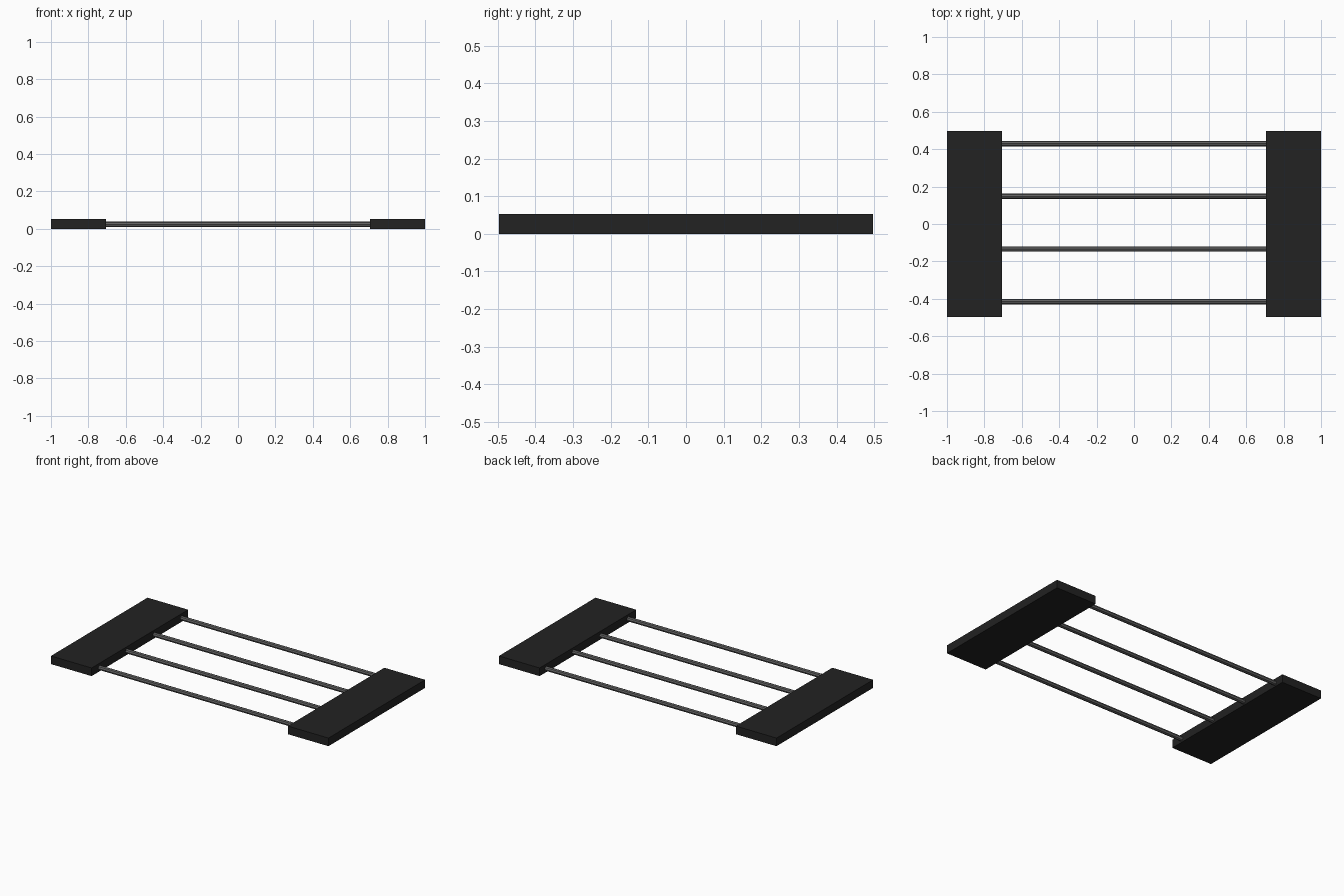
import bpy, math

if "Cube" in bpy.data.objects:
    bpy.data.objects.remove(bpy.data.objects["Cube"])


def material(name, value):
    m = bpy.data.materials.new(name)
    m.diffuse_color = (value, value, value, 1)
    m.use_nodes = True
    m.node_tree.nodes["Principled BSDF"].inputs["Base Color"].default_value = m.diffuse_color
    return m


black = material("black_plate", 0.016)
steel = material("dark_steel", 0.12)

PLATE_W, PLATE_D, PLATE_H = 0.293, 0.994, 0.053
INNER_X = 1 - PLATE_W

# End plates
for side, sx in (("left", -1), ("right", 1)):
    bpy.ops.mesh.primitive_cube_add(size=1, location=(sx * (1 - PLATE_W / 2), 0, PLATE_H / 2))
    plate = bpy.context.object
    plate.name = side + "_end_plate"
    plate.scale = (PLATE_W, PLATE_D, PLATE_H)
    bpy.ops.object.transform_apply(location=False, rotation=False, scale=True)
    plate.data.materials.append(black)

# Four evenly spaced rods joining the plates
for i in range(4):
    bpy.ops.mesh.primitive_cylinder_add(
        vertices=8, radius=0.0145, depth=2 * INNER_X + 0.02,
        location=(0, -0.415 + i * 0.2815, 0.024), rotation=(0, math.pi / 2, 0))
    rod = bpy.context.object
    rod.name = "cross_rod_%d" % (i + 1)
    rod.data.materials.append(steel)
